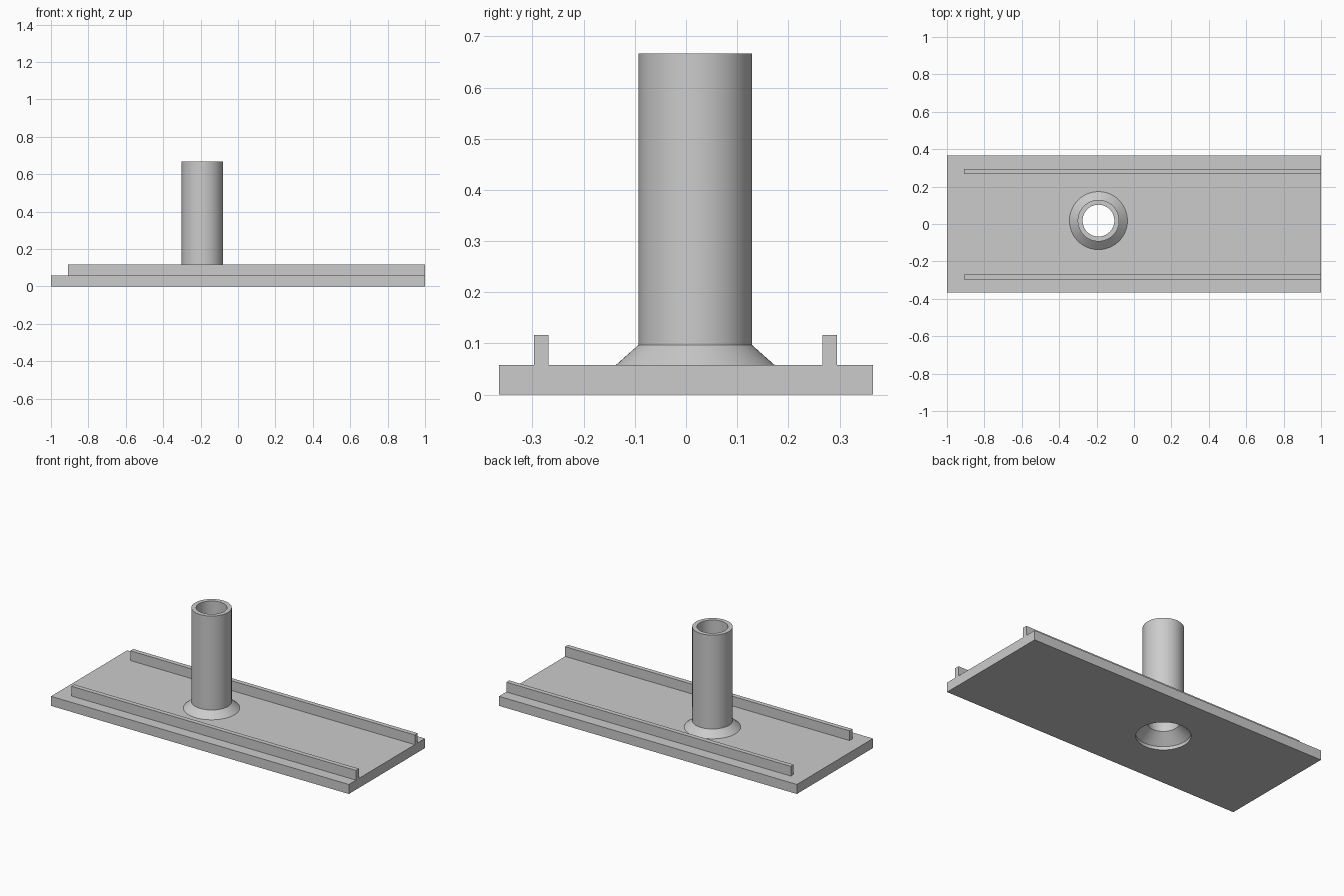
import bpy
import bmesh
from math import radians
from mathutils import Matrix, Vector

default_cube = bpy.data.objects.get("Cube")
if default_cube:
    bpy.data.objects.remove(default_cube, do_unlink=True)

grey = bpy.data.materials.new("plain grey")
grey.use_nodes = True
colour = (0.6, 0.6, 0.6, 1)
grey.diffuse_color = colour
grey.node_tree.nodes["Principled BSDF"].inputs["Base Color"].default_value = colour

CENTRE = Vector((-0.19, 0.018, 0))
SEGMENTS = 96
PLATE_TOP = 0.058
BORE, LIP = 0.085, 0.148
LIP_TOP, FUNNEL_TOP = 0.02, 0.078


def finish(name, bm):
    bmesh.ops.recalc_face_normals(bm, faces=bm.faces)
    mesh = bpy.data.meshes.new(name)
    bm.to_mesh(mesh)
    bm.free()
    obj = bpy.data.objects.new(name, mesh)
    bpy.context.collection.objects.link(obj)
    mesh.materials.append(grey)
    return obj


def box(name, low, high):
    low, high = Vector(low), Vector(high)
    bm = bmesh.new()
    matrix = Matrix.Translation((low + high) / 2) @ Matrix.Diagonal((*(high - low), 1))
    bmesh.ops.create_cube(bm, size=1, matrix=matrix)
    return finish(name, bm)


def lathe(name, profile):
    """Turn a closed (radius, height) profile around the tube axis."""
    bm = bmesh.new()
    verts = [bm.verts.new(CENTRE + Vector((r, 0, z))) for r, z in profile]
    edges = [bm.edges.new((a, b)) for a, b in zip(verts, verts[1:] + verts[:1])]
    bmesh.ops.spin(bm, geom=verts + edges, cent=CENTRE, axis=(0, 0, 1),
                   angle=radians(360), steps=SEGMENTS, use_merge=True)
    bmesh.ops.remove_doubles(bm, verts=bm.verts, dist=0.00001)
    bmesh.ops.dissolve_degenerate(bm, edges=bm.edges, dist=0.00001)
    return finish(name, bm)


def select_only(obj):
    bpy.ops.object.select_all(action="DESELECT")
    obj.select_set(True)
    bpy.context.view_layer.objects.active = obj


# Base plate with a flared hole beneath the tube
plate = box("base_plate", (-1, -0.365, 0), (1, 0.365, PLATE_TOP))
cutter = lathe("hole_cutter", [(0, -0.05), (LIP, -0.05), (LIP, LIP_TOP),
                               (BORE, FUNNEL_TOP), (0, FUNNEL_TOP)])
cutter.hide_render = True
cut = plate.modifiers.new("flared hole", "BOOLEAN")
cut.operation = "DIFFERENCE"
cut.solver = "EXACT"
cut.object = cutter
select_only(plate)
bpy.ops.object.modifier_apply(modifier=cut.name)
bpy.data.objects.remove(cutter, do_unlink=True)

# Hollow tube with a conical collar at its foot
slope = (PLATE_TOP - LIP_TOP) / (FUNNEL_TOP - LIP_TOP)
funnel_radius = LIP + (BORE - LIP) * slope
tube = lathe("tube", [(funnel_radius, PLATE_TOP), (0.155, PLATE_TOP), (0.111, 0.097),
                      (0.111, 0.667), (BORE, 0.667), (BORE, FUNNEL_TOP)])

for part in (plate, tube):
    select_only(part)
    bpy.ops.object.shade_smooth_by_angle(angle=radians(25))

# Guide rails along both long sides, flush with the left end
for name, y in (("front_rail", -0.283), ("back_rail", 0.281)):
    box(name, (-0.91, y - 0.014, PLATE_TOP), (1, y + 0.014, 0.117))
